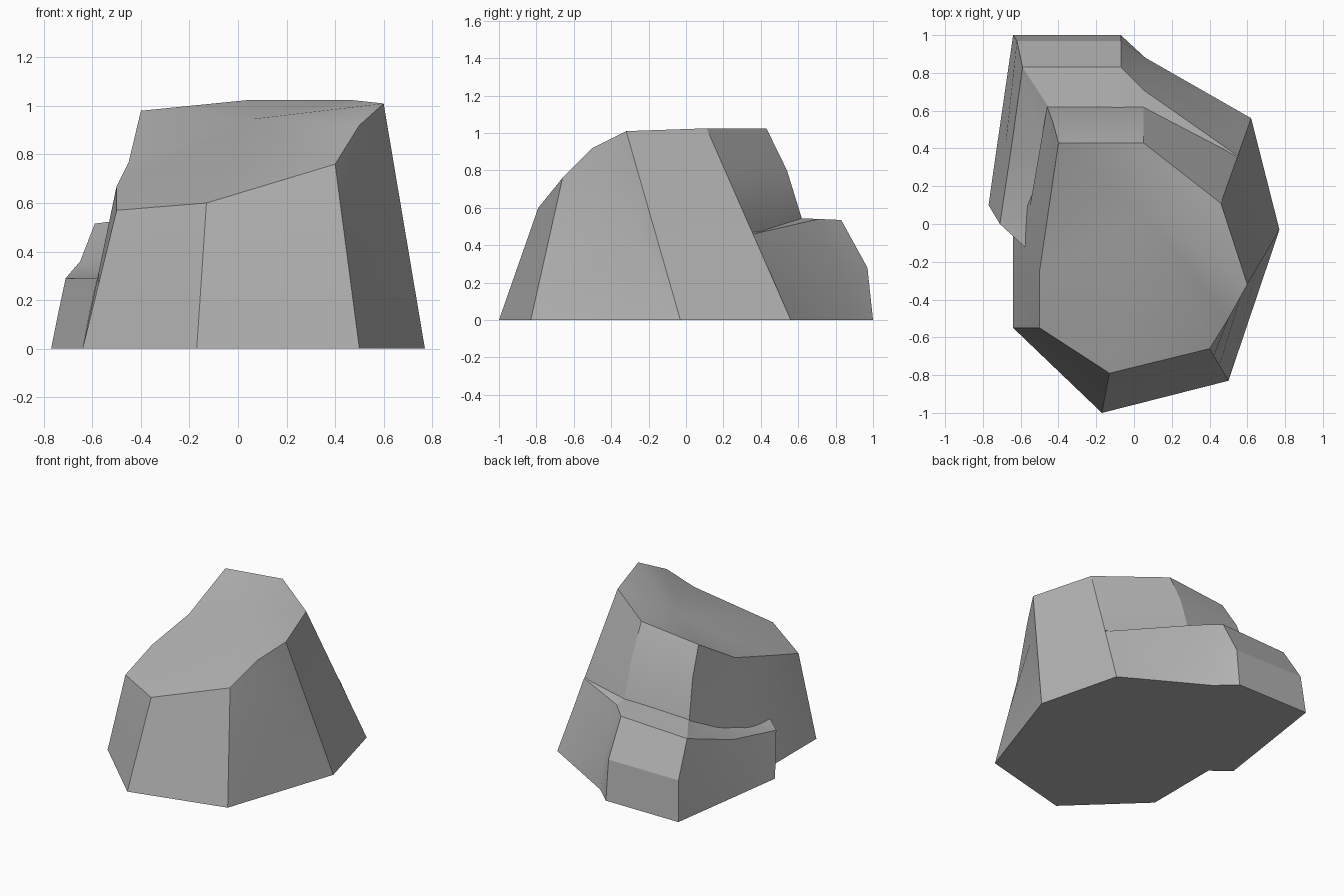
import bpy, bmesh
from mathutils import Vector as V

if "Cube" in bpy.data.objects:
    bpy.data.objects.remove(bpy.data.objects["Cube"])

stone = bpy.data.materials.new("grey_stone")
stone.diffuse_color = (0.45, 0.45, 0.45, 1)
stone.use_nodes = True
stone.node_tree.nodes["Principled BSDF"].inputs["Base Color"].default_value = stone.diffuse_color


def column(base, rim, steps=(0.47, 0.77)):
    """Straight side column from a ground point to a rim point."""
    a, b = V((*base, 0)), V(rim)
    return [a] + [a.lerp(b, t) for t in steps] + [b]


def loft(name, columns, closed, peak=None, floor=(), skip=()):
    """Skin neighbouring columns; optional fan to a peak and a floor face."""
    bm = bmesh.new()
    cols = [[bm.verts.new(p) for p in c] for c in columns]
    n = len(cols)
    top = bm.verts.new(peak) if peak else None
    for i in range(n if closed else n - 1):
        a, b = cols[i], cols[(i + 1) % n]
        for k in range(len(a) - 1):
            if (i, k) not in skip:
                bm.faces.new((a[k], b[k], b[k + 1], a[k + 1]))
        if top:
            bm.faces.new((a[-1], b[-1], top))
    ground = [c[0] for c in cols] + [bm.verts.new(p) for p in floor]
    bm.faces.new(ground[::-1])
    bmesh.ops.remove_doubles(bm, verts=bm.verts, dist=0.0005)
    mesh = bpy.data.meshes.new(name)
    bm.to_mesh(mesh)
    bm.free()
    mesh.materials.append(stone)
    ob = bpy.data.objects.new(name, mesh)
    bpy.context.collection.objects.link(ob)
    bpy.ops.object.select_all(action='DESELECT')
    ob.select_set(True)
    bpy.context.view_layer.objects.active = ob
    bpy.ops.object.shade_smooth_by_angle(angle=0.4)
    return ob


# Main boulder: columns counter-clockwise from the front left
boulder = [
    column((-0.64, -0.55), (-0.50, -0.55, 0.57)),
    column((-0.17, -1.00), (-0.13, -0.79, 0.60)),
    column((0.50, -0.83), (0.40, -0.66, 0.76)),
    column((0.77, -0.03), (0.50, -0.50, 0.92)),
    column((0.77, -0.03), (0.60, -0.32, 1.01)),
    column((0.62, 0.56), (0.46, 0.11, 1.025), (0.49, 0.77)),
    [V((0.06, 0.62, 0)), V((0.05, 0.62, 0.54)), V((0.05, 0.54, 0.80)), V((0.05, 0.43, 1.025))],
    [V((-0.46, 0.62, 0)), V((-0.46, 0.62, 0.53)), V((-0.43, 0.54, 0.79)), V((-0.40, 0.43, 0.98))],
    column((-0.64, 0.10), (-0.45, 0.09, 0.77)),
    column((-0.64, -0.25), (-0.50, -0.25, 0.67)),
]
# The back panel below the ledge is hidden, so it is left out
loft("main_boulder", boulder, True, peak=(0.05, 0.06, 0.945), skip={(6, 0)})

# Lower ledge wrapping the back and left: ground, shoulder, top edge, inner edge
ledge = [
    [(0.62, 0.56, 0), (0.58, 0.45, 0.25), (0.55, 0.36, 0.46), (0.53, 0.31, 0.53)],
    [(0.06, 0.88, 0), (0.06, 0.81, 0.28), (0.05, 0.71, 0.54), (0.05, 0.60, 0.545)],
    [(-0.07, 1.0, 0), (-0.07, 0.97, 0.28), (-0.07, 0.83, 0.535), (-0.07, 0.60, 0.545)],
    [(-0.64, 1.0, 0), (-0.62, 0.97, 0.28), (-0.59, 0.83, 0.515), (-0.44, 0.60, 0.535)],
    [(-0.72, 0.45, 0), (-0.68, 0.42, 0.22), (-0.65, 0.40, 0.36), (-0.49, 0.28, 0.37)],
    [(-0.77, 0.10, 0), (-0.74, 0.05, 0.15), (-0.71, 0.0, 0.29), (-0.52, 0.05, 0.30)],
    [(-0.64, 0.0, 0), (-0.61, -0.06, 0.15), (-0.58, -0.12, 0.29), (-0.52, -0.05, 0.29)],
]
loft("lower_ledge", ledge, False,
     floor=[(-0.64, 0.10, 0), (-0.46, 0.62, 0), (0.06, 0.62, 0)])
